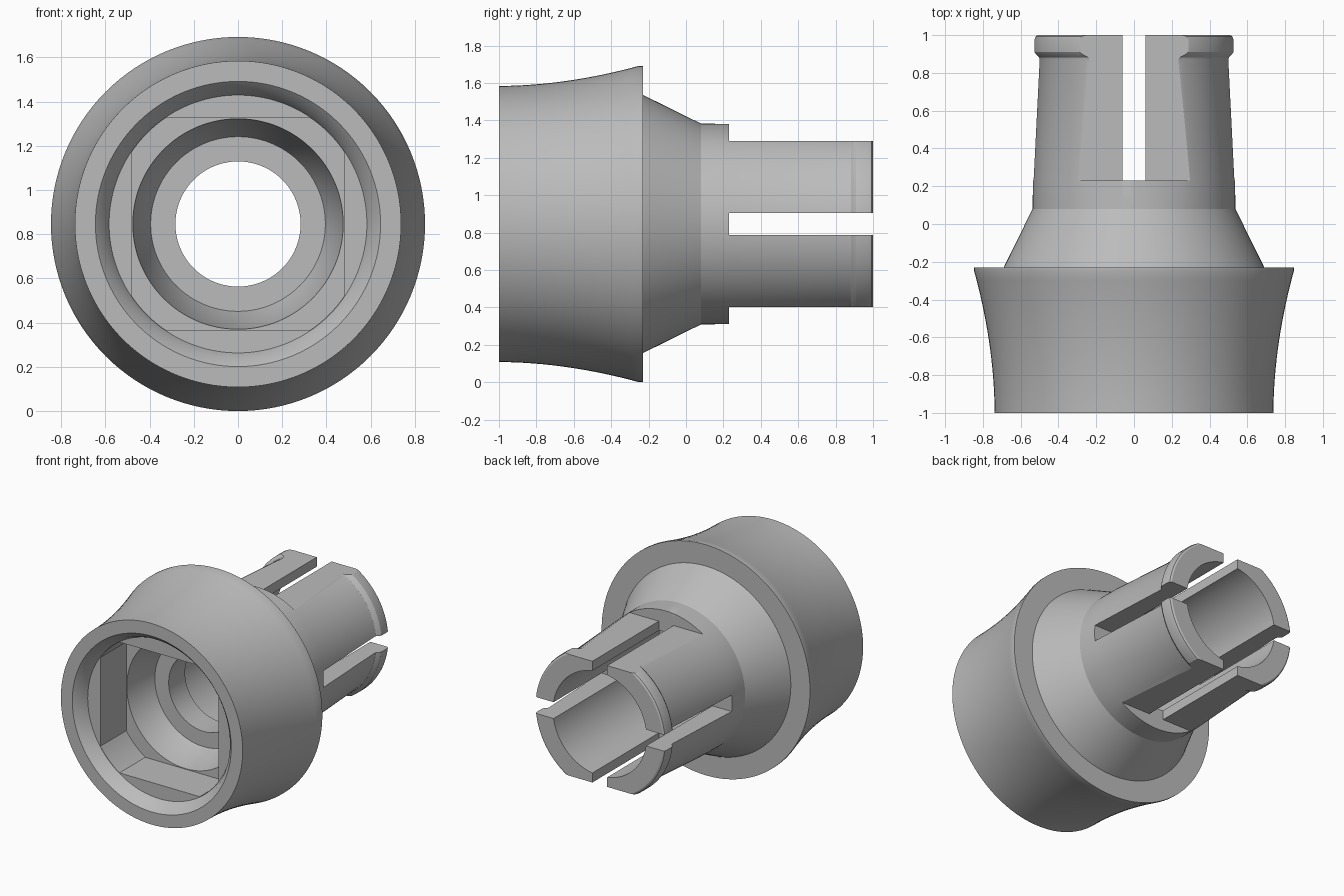
import bpy, bmesh, math
from mathutils import Matrix, Vector

CENTRE = 0.846      # height of the turning axis, which runs along y
SEGMENTS = 128

cube = bpy.data.objects.get("Cube")
if cube:
    bpy.data.objects.remove(cube, do_unlink=True)

grey = bpy.data.materials.new("plain grey")
grey.use_nodes = True
colour = (0.5, 0.5, 0.5, 1)
grey.diffuse_color = colour
grey.node_tree.nodes["Principled BSDF"].inputs["Base Color"].default_value = colour


def make_object(name, bm):
    bmesh.ops.recalc_face_normals(bm, faces=bm.faces)
    mesh = bpy.data.meshes.new(name)
    bm.to_mesh(mesh)
    bm.free()
    mesh.materials.append(grey)
    obj = bpy.data.objects.new(name, mesh)
    bpy.context.collection.objects.link(obj)
    return obj


def lathe(name, profile):
    """Turn a closed (y, radius) outline around the y axis."""
    bm = bmesh.new()
    rings = []
    for i in range(SEGMENTS):
        a = 2 * math.pi * i / SEGMENTS
        rings.append([bm.verts.new((r * math.cos(a), y, CENTRE + r * math.sin(a)))
                      for y, r in profile])
    n = len(profile)
    for i, ring in enumerate(rings):
        after = rings[(i + 1) % SEGMENTS]
        for j in range(n):
            k = (j + 1) % n
            bm.faces.new((ring[j], ring[k], after[k], after[j]))
    return make_object(name, bm)


def box(name, centre, size):
    bm = bmesh.new()
    place = Matrix.Translation(Vector(centre)) @ Matrix.Diagonal((*size, 1))
    bmesh.ops.create_cube(bm, size=1, matrix=place)
    return make_object(name, bm)


def prism(name, outline, y0, y1):
    bm = bmesh.new()
    face = bm.faces.new([bm.verts.new((x, y0, CENTRE + z)) for x, z in outline])
    moved = bmesh.ops.extrude_face_region(bm, geom=[face])["geom"]
    bmesh.ops.translate(bm, vec=(0, y1 - y0, 0),
                        verts=[v for v in moved if isinstance(v, bmesh.types.BMVert)])
    return make_object(name, bm)


def cut(target, cutter):
    cutter.hide_render = True
    mod = target.modifiers.new("cut", "BOOLEAN")
    mod.operation = "DIFFERENCE"
    mod.solver = "EXACT"
    mod.object = cutter
    bpy.context.view_layer.objects.active = target
    bpy.ops.object.modifier_apply(modifier=mod.name)
    bpy.data.objects.remove(cutter, do_unlink=True)


# Flared collar, conical shoulder, tapered sleeve with end bead, then the bore
flare = [(-1 + 0.75 * t / 16, 0.738 + 0.108 * (t / 16) ** 1.9) for t in range(17)]
shoulder = [(-0.23, 0.846), (-0.23, 0.69), (0.08, 0.537), (0.23, 0.535)]
bead = [(0.87, 0.503), (0.882, 0.506), (0.895, 0.52), (0.91, 0.53),
        (0.975, 0.53), (0.993, 0.525), (1, 0.513)]
bore = [(1, 0.38), (-0.21, 0.38), (-0.21, 0.283), (-0.40, 0.283), (-0.40, 0.395),
        (-0.605, 0.476), (-0.91, 0.47), (-0.91, 0.583), (-0.96, 0.607), (-1, 0.645)]
body = lathe("collar_body", flare + shoulder + bead + bore)

# Square socket with rounded corners
half, radius = 0.48, 0.58
start = math.acos(half / radius)
sweep = math.pi / 2 - 2 * start
outline = []
for corner in range(4):
    for i in range(9):
        a = corner * math.pi / 2 + start + sweep * i / 8
        outline.append((radius * math.cos(a), radius * math.sin(a)))
cut(body, prism("socket_cutter", outline, -0.94, -0.61))

# Flats above and below the fingers
for side in (1, -1):
    cut(body, box("flat_cutter", (0, 0.73, CENTRE + side * 0.595), (1.4, 1, 0.3)))

# Crossed slots that split the sleeve into four fingers
cut(body, box("upright_slot_cutter", (0, 0.73, CENTRE), (0.12, 1, 1.4)))
cut(body, box("level_slot_cutter", (0, 0.73, CENTRE), (1.4, 1, 0.12)))

# Smooth turned surfaces with crisp edges
bpy.ops.object.select_all(action="DESELECT")
body.select_set(True)
bpy.context.view_layer.objects.active = body
bpy.ops.object.shade_smooth_by_angle(angle=math.radians(25))
